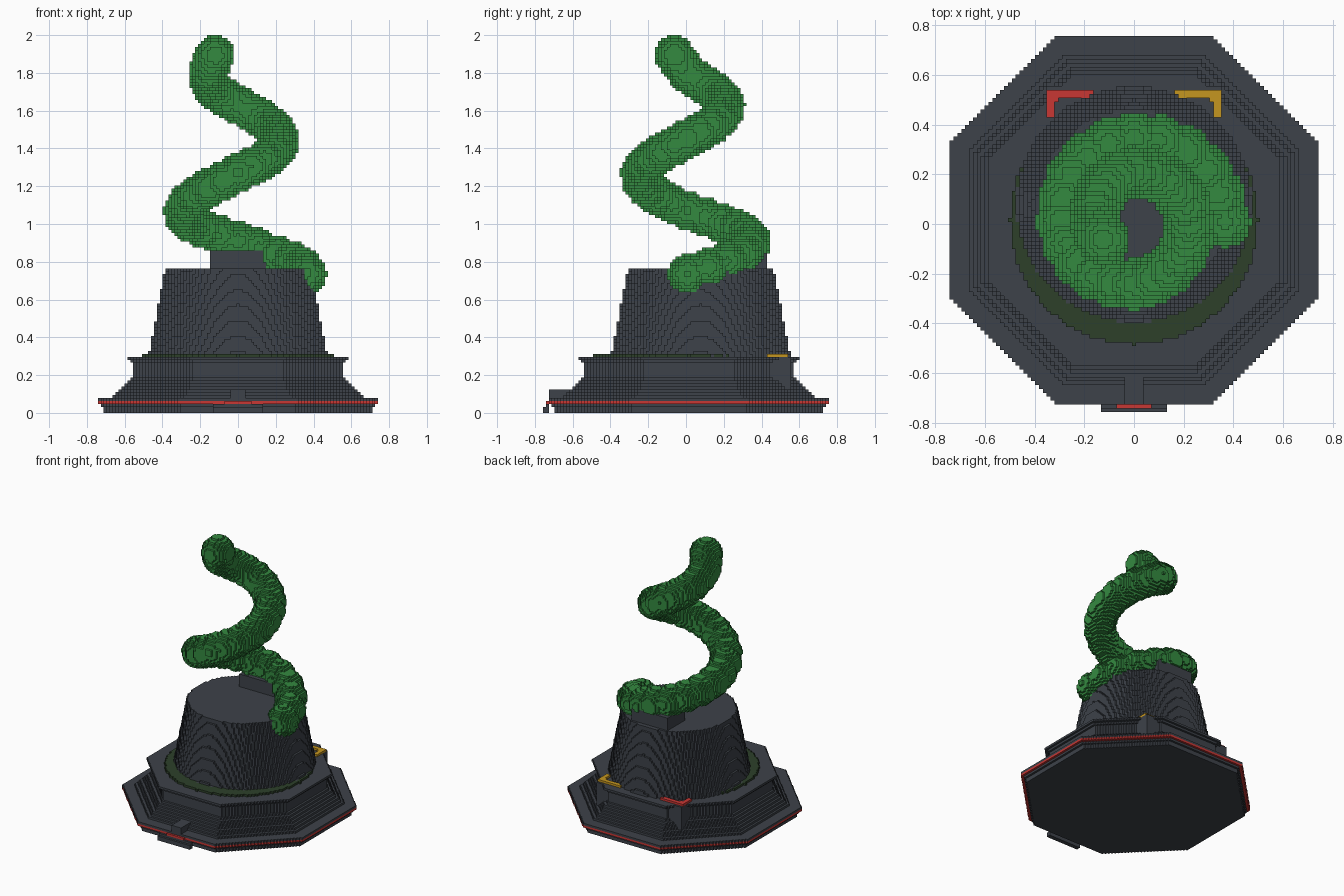
import bpy
import math
from mathutils import Vector

cube = bpy.data.objects.get("Cube")
if cube:
    bpy.data.objects.remove(cube, do_unlink=True)

V = 1 / 64          # edge of one block
CY = 1              # the octagonal base sits one block back
grid = {}           # block coordinate -> part name


def material(name, rgb):
    m = bpy.data.materials.new(name)
    m.use_nodes = True
    m.diffuse_color = (*rgb, 1)
    bsdf = next(n for n in m.node_tree.nodes if n.type == 'BSDF_PRINCIPLED')
    bsdf.inputs["Base Color"].default_value = (*rgb, 1)
    bsdf.inputs["Roughness"].default_value = 0.8
    return m


def box(part, xs, ys, zs):
    """Fill an inclusive range of blocks."""
    for x in range(xs[0], xs[1] + 1):
        for y in range(ys[0], ys[1] + 1):
            for z in range(zs[0], zs[1] + 1):
                grid[x, y, z] = part


def octagon(part, half, z):
    for x in range(-half, half + 1):
        for y in range(-half, half + 1):
            if abs(x) + abs(y) <= math.sqrt(2) * (half + 0.5):
                grid[x, y + CY, z] = part


def disc(part, radius, cy, z):
    n = int(radius) + 1
    for x in range(-n, n + 1):
        for y in range(-n, n + 1):
            if x * x + y * y <= radius * radius:
                grid[x, round(y + cy), z] = part


def ball(part, centre, radius):
    c, n = centre / V, int(radius / V) + 2
    lo = [math.floor(a) - n for a in c]
    for x in range(lo[0], lo[0] + 2 * n + 1):
        for y in range(lo[1], lo[1] + 2 * n + 1):
            for z in range(lo[2], lo[2] + 2 * n + 1):
                if (Vector((x, y, z + 0.5)) - c).length <= radius / V:
                    grid.setdefault((x, y, z), part)


def build(part, mat):
    """Make a mesh from the exposed block faces of one part."""
    verts, faces = {}, []
    for cell in [c for c, p in grid.items() if p == part]:
        for a in range(3):
            for s in (-1, 1):
                near = list(cell)
                near[a] += s
                if tuple(near) in grid:
                    continue
                loop = []
                for du, dv in ((0, 0), (1, 0), (1, 1), (0, 1)):
                    p = list(cell)
                    p[a] += s > 0
                    p[(a + 1) % 3] += du
                    p[(a + 2) % 3] += dv
                    loop.append(verts.setdefault(tuple(p), len(verts)))
                faces.append(loop if s > 0 else loop[::-1])
    mesh = bpy.data.meshes.new(part)
    mesh.from_pydata([((x - 0.5) * V, (y - 0.5) * V, z * V) for x, y, z in verts], [], faces)
    mesh.materials.append(mat)
    bpy.context.collection.objects.link(bpy.data.objects.new(part, mesh))


# Octagonal base: foot, red trim, flared skirt, waist and rim
widths = [45, 45, 46, 47, 47] + list(range(42, 35, -1)) + [35] * 5 + [36, 37]
for z, half in enumerate(widths):
    octagon("trim_stripe" if z == 3 else "base", half, z)

# Rear block with square corners
box("base", (-22, 22), (20, 35), (6, 18))

# Front lip, its red plate and the ridge behind it
box("front_lip", (-8, 8), (-48, -47), (0, 1))
box("front_lip", (-8, 8), (-47, -47), (2, 2))
box("trim_stripe", (-4, 4), (-47, -47), (3, 3))
box("front_lip", (-2, 2), (-46, -38), (5, 7))
box("front_lip", (-2, 2), (-46, -46), (4, 4))

# Dark green ring and corner markers on the rim
disc("moss_ring", 32, CY, 19)
for side, name in ((-1, "red_corner"), (1, "gold_corner")):
    for along in range(11, 23):
        for y in (33, 34):
            grid[side * along, y, 19] = name
    for y in range(28, 35):
        for x in (21, 22):
            grid[side * x, y, 19] = name
    grid[side * 20, 32, 19] = name

# Tapered pot and the nub on its top
for z in range(19, 49):
    disc("pot", 30.3 - 5.6 * (z - 19) / 29, 5, z)
box("pot_nub", (-9, 9), (15, 27), (49, 54))

# Vine: a rising, narrowing spiral of lumps (degrees, spiral radius, height)
path = [(0, .365, .735), (90, .34, .91), (180, .29, 1.07), (270, .25, 1.27),
        (360, .22, 1.45), (450, .2, 1.63), (540, .155, 1.8), (570, .14, 1.895)]
for start, end in zip(path, path[1:]):
    for i in range(6):
        deg, r, z = Vector(start).lerp(Vector(end), i / 5)
        t = math.radians(deg)
        ball("vine", Vector((r * math.cos(t), r * math.sin(t) + 0.008, z)), 0.105)

slate = material("slate", (.047, .054, .067))
red = material("red", (.578, .038, .034))
green = material("leaf green", (.034, .254, .051))
moss = material("moss green", (.026, .051, .023))
gold = material("gold", (.558, .305, .014))
for part, mat in {"base": slate, "front_lip": slate, "pot": slate, "pot_nub": slate,
                  "trim_stripe": red, "red_corner": red, "gold_corner": gold,
                  "moss_ring": moss, "vine": green}.items():
    build(part, mat)
